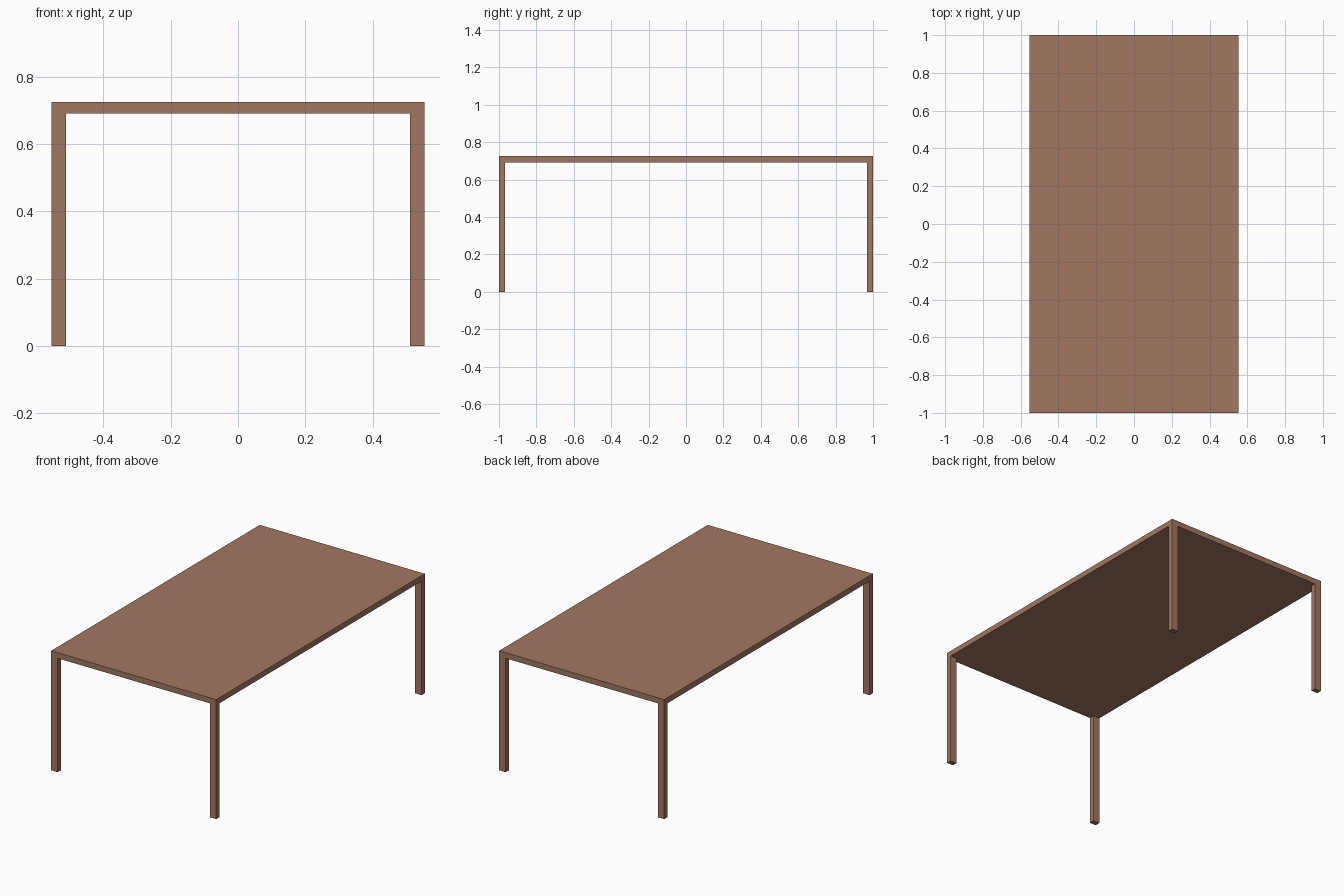
import bpy

if "Cube" in bpy.data.objects:
    bpy.data.objects.remove(bpy.data.objects["Cube"])

HX, HY = 0.554, 1.0        # half width and half length
TOP, THICK = 0.725, 0.034  # table height and slab thickness
LEG_X, LEG_Y = 0.043, 0.031

wood = bpy.data.materials.new("brown wood")
wood.diffuse_color = (0.36, 0.185, 0.12, 1)
wood.use_nodes = True
wood.node_tree.nodes["Principled BSDF"].inputs["Base Color"].default_value = wood.diffuse_color


def box(name, centre, size):
    bpy.ops.mesh.primitive_cube_add(size=1, location=centre)
    ob = bpy.context.object
    ob.name = name
    ob.scale = size
    bpy.ops.object.transform_apply(location=False, rotation=False, scale=True)
    ob.data.materials.append(wood)
    return ob


# Table top
box("table_top", (0, 0, TOP - THICK / 2), (2 * HX, 2 * HY, THICK))

# Four corner legs, flush with the edges of the top
leg_h = TOP - THICK
for sx, side in ((-1, "left"), (1, "right")):
    for sy, end in ((-1, "front"), (1, "back")):
        box(f"{end}_{side}_leg",
            (sx * (HX - LEG_X / 2), sy * (HY - LEG_Y / 2), leg_h / 2),
            (LEG_X, LEG_Y, leg_h))
